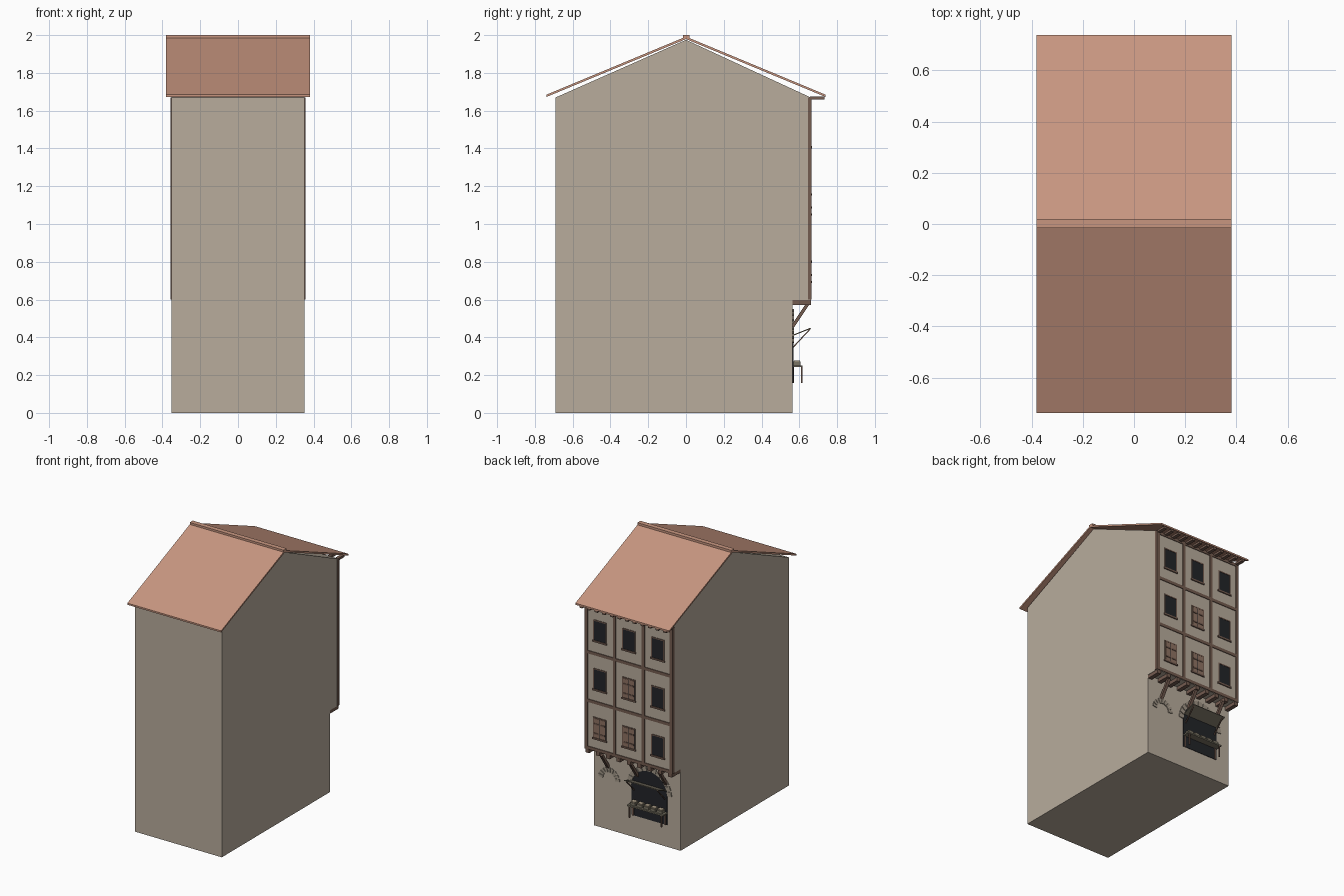
import bpy, bmesh, math
from mathutils import Matrix, Vector

if "Cube" in bpy.data.objects:
    bpy.data.objects.remove(bpy.data.objects["Cube"])


def material(name, r, g, b):
    m = bpy.data.materials.new(name)
    lin = [((c / 255 + 0.055) / 1.055) ** 2.4 for c in (r, g, b)]
    m.diffuse_color = (*lin, 1)
    m.use_nodes = True
    m.node_tree.nodes["Principled BSDF"].inputs["Base Color"].default_value = m.diffuse_color
    return m


PLASTER = material("plaster", 184, 172, 156)
TILE = material("roof_tile", 200, 150, 128)
TIMBER = material("timber", 116, 92, 80)
SHUTTER = material("shutter_wood", 142, 114, 98)
DARK = material("dark_opening", 34, 36, 40)
STONE = material("arch_stone", 160, 149, 134)
BOARD = material("weathered_board", 122, 116, 100)
GOODS = material("goods", 178, 164, 140)


def finish(name, bm, mat):
    bmesh.ops.recalc_face_normals(bm, faces=bm.faces)
    me = bpy.data.meshes.new(name)
    bm.to_mesh(me)
    bm.free()
    me.materials.append(mat)
    ob = bpy.data.objects.new(name, me)
    bpy.context.collection.objects.link(ob)
    return ob


def boxes(name, mat, items):
    """items: (centre, size[, axis, angle])"""
    bm = bmesh.new()
    for c, s, *rot in items:
        m = Matrix.Translation(c)
        if rot:
            m = m @ Matrix.Rotation(rot[1], 4, rot[0])
        bmesh.ops.create_cube(bm, size=1, matrix=m @ Matrix.Diagonal((*s, 1)))
    return finish(name, bm, mat)


def prism(name, mat, pts, depth):
    """closed outline of 3D points, extruded along depth"""
    bm = bmesh.new()
    f = bm.faces.new([bm.verts.new(p) for p in pts])
    new = bmesh.ops.extrude_face_region(bm, geom=[f])["geom"]
    bmesh.ops.translate(bm, vec=depth,
                        verts=[v for v in new if isinstance(v, bmesh.types.BMVert)])
    return finish(name, bm, mat)


def bar(x, a, b, w, t):
    """box item running between two (y, z) points"""
    dy, dz = b[0] - a[0], b[1] - a[1]
    return ((x, (a[0] + b[0]) / 2, (a[1] + b[1]) / 2),
            (w, math.hypot(dy, dz), t), 'X', math.atan2(dz, dy))


HW = 0.352            # half width
LOW, UP = 0.565, 0.66  # facade planes of ground floor and jettied storeys

# house body with jetty and gables
side = [(-0.69, 0), (LOW, 0), (LOW, 0.598), (UP, 0.598), (UP, 1.67), (0, 1.975), (-0.69, 1.67)]
prism("house_body", PLASTER, [(-HW, y, z) for y, z in side], Vector((2 * HW, 0, 0)))

# roof slopes and ridge
for s, n in ((1, "back"), (-1, "front")):
    sec = [(0, 1.979), (s * 0.738, 1.673), (s * 0.738, 1.685), (0, 1.992)]
    prism("roof_slope_" + n, TILE, [(-0.38, y, z) for y, z in sec], Vector((0.76, 0, 0)))
boxes("roof_ridge", TILE, [((0, 0.002, 1.99), (0.76, 0.035, 0.02))])

# eaves rafter tails
boxes("rafter_tails", TIMBER,
      [((-0.34 + 0.68 * i / 11, 0.695, 1.666), (0.024, 0.075, 0.016)) for i in range(12)])

# timber frame: posts and rails
frame = [((x, UP, 1.135), (0.022, 0.01, 1.07)) for x in (-0.117, 0.117)]
frame += [((s * 0.345, UP - 0.005, 1.135), (0.024, 0.02, 1.07)) for s in (-1, 1)]
frame += [((0, UP, z), (0.712, 0.01, 0.022)) for z in (0.612, 0.957, 1.313, 1.658)]
boxes("timber_frame", TIMBER, frame)

# jetty joists, beam and braces
boxes("jetty_joists", TIMBER,
      [((-0.335 + 0.67 * i / 8, 0.613, 0.586), (0.03, 0.1, 0.027)) for i in range(9)])
boxes("jetty_braces", TIMBER,
      [bar(x, (0.563, 0.455), (0.645, 0.578), 0.022, 0.018) for x in (-0.235, 0, 0.235)])

# windows: (column, row) pairs with closed shutters
closed = {(0, 0), (1, 0), (1, 1)}
panes, surrounds, leaves, battens = [], [], [], []
for c, x in enumerate((0.235, 0, -0.235)):
    for r, z in enumerate((0.77, 1.127, 1.483)):
        surrounds.append(((x, UP + 0.002, z - 0.077), (0.115, 0.012, 0.012)))
        surrounds.append(((x, UP, z + 0.075), (0.105, 0.008, 0.008)))
        surrounds += [((x + s * 0.049, UP, z), (0.007, 0.008, 0.145)) for s in (-1, 1)]
        panes.append(((x, UP, z), (0.092, 0.004, 0.144)))
        if (c, r) in closed:
            for s in (-1, 1):
                leaves.append(((x + s * 0.023, UP + 0.001, z), (0.041, 0.007, 0.14)))
                battens += [((x + s * 0.023, UP + 0.004, z + d), (0.038, 0.008, 0.011))
                            for d in (-0.04, 0.03)]
boxes("window_panes", DARK, panes)
boxes("window_surrounds", TIMBER, surrounds)
boxes("shutters", SHUTTER, leaves)
boxes("shutter_battens", TIMBER, battens)

# shop opening with round head
SX, SR, SZ = -0.1, 0.145, 0.37
arc = [(SX + SR * math.cos(math.pi * i / 16), LOW - 0.003, SZ + SR * math.sin(math.pi * i / 16))
       for i in range(17)]
prism("shop_opening", DARK,
      arc + [(SX - SR, LOW - 0.003, 0.16), (SX + SR, LOW - 0.003, 0.16)], Vector((0, 0.006, 0)))


# arch stones over the shop and over the blocked door
def arch(name, x, z, r, n, w):
    items = []
    for i in range(n):
        a = math.pi * (i + 0.5) / n
        items.append(((x + r * math.cos(a), LOW, z + r * math.sin(a)),
                      (0.036, 0.012, w), 'Y', -a))
    boxes(name, STONE, items)


arch("shop_arch_stones", SX, SZ, SR + 0.018, 13, 0.032)
arch("door_arch_stones", 0.225, 0.37, 0.068, 9, 0.018)

# raised shop flap with props
boxes("shop_flap", BOARD, [bar(SX, (LOW, 0.41), (0.66, 0.448), 0.28, 0.006)])
boxes("flap_props", TIMBER,
      [bar(SX + s * 0.125, (LOW, 0.345), (0.657, 0.444), 0.007, 0.006) for s in (-1, 1)])

# counter with legs and goods boxes
boxes("counter", BOARD, [((SX, 0.591, 0.247), (0.29, 0.054, 0.01))])
boxes("counter_legs", TIMBER,
      [((SX + s * 0.13, y, 0.202), (0.01, 0.008, 0.085)) for s in (-1, 1) for y in (0.569, 0.613)])
xs = [SX + (i - 2) * 0.054 for i in range(5)]
boxes("goods_boxes", BOARD, [((x, 0.588, 0.261), (0.042, 0.038, 0.02)) for x in xs])
boxes("goods_heaps", GOODS, [((x, 0.588, 0.273), (0.034, 0.03, 0.01)) for x in xs])
